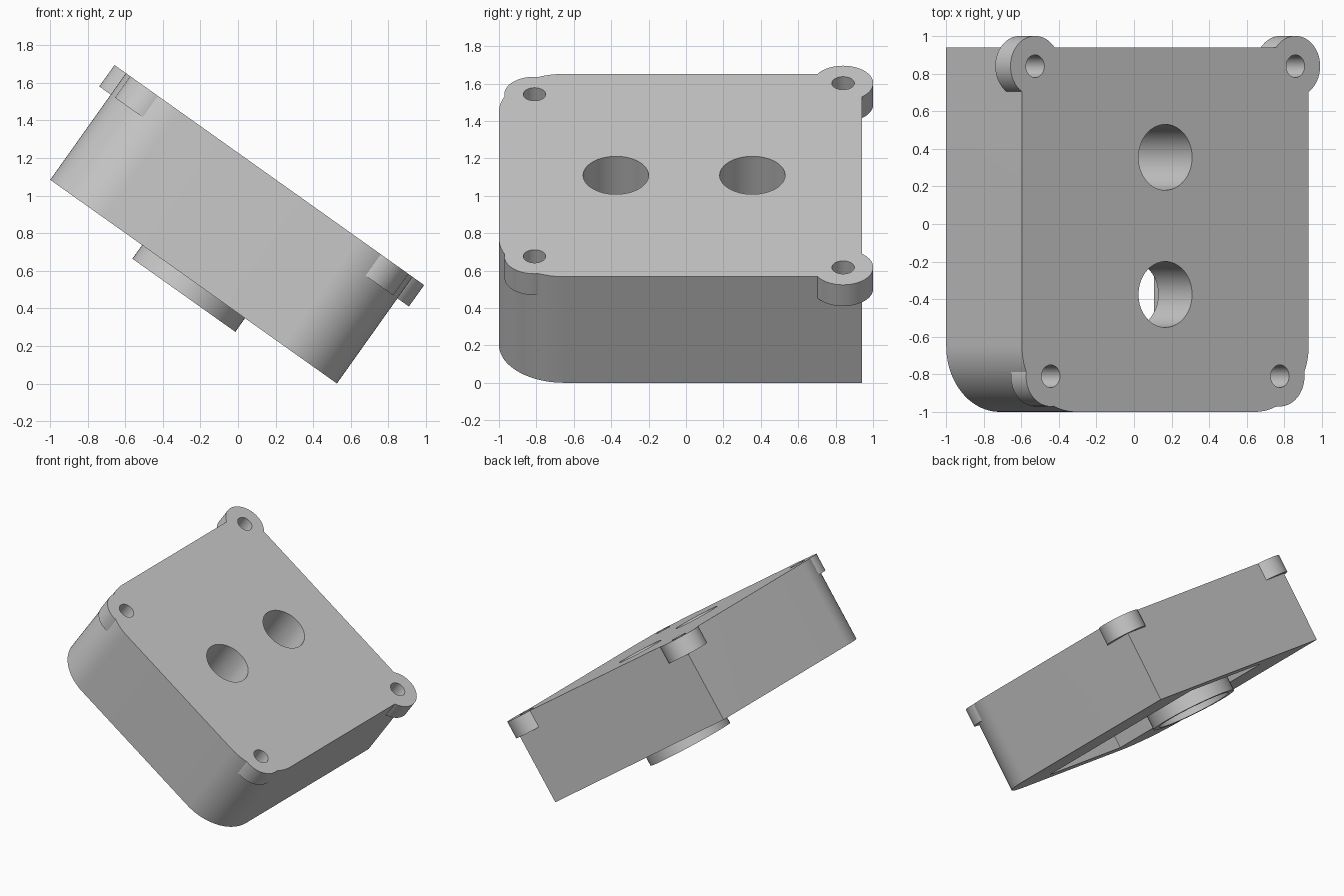
import bpy, bmesh, math
from mathutils import Matrix

cube = bpy.data.objects.get("Cube")
if cube:
    bpy.data.objects.remove(cube, do_unlink=True)

HALF, FRONT, BACK, HEIGHT = 0.936, -1.0, 0.94, 0.696
RADIUS, FLOOR = 0.35, 0.385
SLOT_HALF, SLOT_WALL = 0.42, 0.15

grey = bpy.data.materials.new("plain grey")
grey.use_nodes = True
colour = (0.58, 0.58, 0.58, 1)
grey.diffuse_color = colour
grey.node_tree.nodes["Principled BSDF"].inputs["Base Color"].default_value = colour


def prism(name, outline, low, high):
    """Extrude a flat outline between two heights."""
    bm = bmesh.new()
    face = bm.faces.new([bm.verts.new((x, y, low)) for x, y in outline])
    top = bmesh.ops.extrude_face_region(bm, geom=[face])["geom"]
    bmesh.ops.translate(bm, vec=(0, 0, high - low),
                        verts=[v for v in top if isinstance(v, bmesh.types.BMVert)])
    bmesh.ops.recalc_face_normals(bm, faces=bm.faces)
    mesh = bpy.data.meshes.new(name)
    bm.to_mesh(mesh)
    bm.free()
    mesh.materials.append(grey)
    obj = bpy.data.objects.new(name, mesh)
    bpy.context.collection.objects.link(obj)
    return obj


def arc(x, y, r, start, end, steps):
    angles = [math.radians(start + (end - start) * i / steps) for i in range(steps + 1)]
    return [(x + r * math.cos(a), y + r * math.sin(a)) for a in angles]


def cylinder(name, x, y, r, low, high):
    return prism(name, arc(x, y, r, 0, 360, 64)[:-1], low, high)


def combine(target, tool, operation):
    bpy.context.view_layer.objects.active = target
    mod = target.modifiers.new(operation.lower(), "BOOLEAN")
    mod.operation, mod.solver, mod.object = operation, "EXACT", tool
    bpy.ops.object.modifier_apply(modifier=mod.name)
    bpy.data.objects.remove(tool, do_unlink=True)


# Solid housing: square back corners, round front corners
cx, cy = HALF - RADIUS, FRONT + RADIUS
outline = ([(HALF, BACK), (-HALF, BACK)] + arc(-cx, cy, RADIUS, 180, 270, 20)
           + arc(cx, cy, RADIUS, 270, 360, 20))
housing = prism("housing", outline, 0, HEIGHT)

# Rectangular pocket in the underside
near, far = FRONT + SLOT_WALL, BACK - SLOT_WALL
pocket = [(-SLOT_HALF, near), (SLOT_HALF, near), (SLOT_HALF, far), (-SLOT_HALF, far)]
combine(housing, prism("pocket", pocket, -0.1, FLOOR), "DIFFERENCE")

# Screw lugs at the four corners
corners = [(side * x, y) for side in (-1, 1) for x, y in ((0.85, 0.84), (0.748, -0.81))]
for x, y in corners:
    combine(housing, cylinder("lug", x, y, 0.161, HEIGHT - 0.14, HEIGHT), "UNION")

# Round spigot that stands out below the housing
combine(housing, cylinder("spigot", 0, 0.355, 0.336, -0.089, FLOOR + 0.05), "UNION")
combine(housing, cylinder("spigot_bore", 0, 0.355, 0.29, -0.2, 0.1), "DIFFERENCE")

# Two large ports and the screw holes
for y in (0.355, -0.375):
    combine(housing, cylinder("port", 0, y, 0.175, -0.2, 1), "DIFFERENCE")
for x, y in corners:
    combine(housing, cylinder("screw_hole", x, y, 0.06, HEIGHT - 0.28, 1), "DIFFERENCE")

# Tilt the finished part onto its lower edge
tilt = math.radians(35.4)
housing.data.transform(Matrix.Translation((-0.2365, 0, HALF * math.sin(tilt)))
                       @ Matrix.Rotation(tilt, 4, "Y"))
housing.data.update()
bpy.ops.object.select_all(action="DESELECT")
housing.select_set(True)
bpy.context.view_layer.objects.active = housing
bpy.ops.object.shade_smooth_by_angle(angle=math.radians(30))
